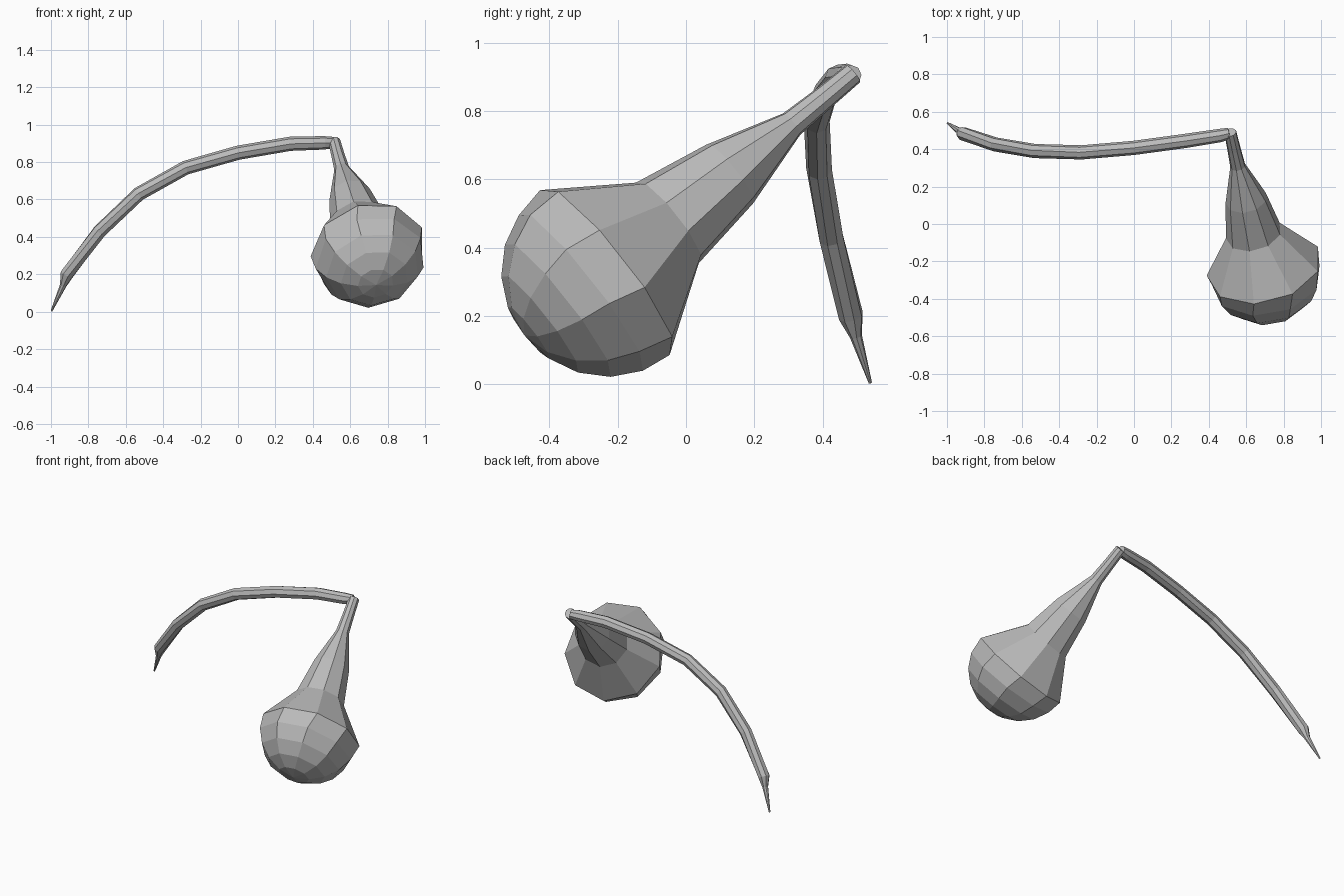
import bpy, bmesh, math
from mathutils import Vector

cube = bpy.data.objects.get("Cube")
if cube:
    bpy.data.objects.remove(cube, do_unlink=True)

grey = bpy.data.materials.new("plain grey")
grey.use_nodes = True
colour = (0.5, 0.5, 0.5, 1)
grey.diffuse_color = colour
grey.node_tree.nodes["Principled BSDF"].inputs["Base Color"].default_value = colour


def tube(name, stations, sides, phase=0.0):
    """Loft flat-sided rings through (centre, radius) stations and cap the ends."""
    points = [Vector(p) for p, _ in stations]
    bm = bmesh.new()
    rings = []
    for i, (_, radius) in enumerate(stations):
        before = points[i] - points[i - 1] if i else Vector()
        after = points[i + 1] - points[i] if i + 1 < len(points) else Vector()
        along = (before.normalized() + after.normalized()).normalized()
        # the ring's second axis leans up and back, never parallel to the path
        up = Vector((0, 0.4, 1))
        up = (up - along * up.dot(along)).normalized()
        side = up.cross(along)
        ring = []
        for k in range(sides):
            a = phase + math.tau * k / sides
            ring.append(bm.verts.new(points[i] + radius * (side * math.cos(a) + up * math.sin(a))))
        rings.append(ring)
    for r, s in zip(rings, rings[1:]):
        for k in range(sides):
            n = (k + 1) % sides
            bm.faces.new((r[k], r[n], s[n], s[k]))
    bm.faces.new(rings[0])
    bm.faces.new(rings[-1])
    bmesh.ops.remove_doubles(bm, verts=bm.verts, dist=0.0005)
    bmesh.ops.recalc_face_normals(bm, faces=bm.faces)
    mesh = bpy.data.meshes.new(name)
    bm.to_mesh(mesh)
    bm.free()
    mesh.materials.append(grey)
    obj = bpy.data.objects.new(name, mesh)
    bpy.context.collection.objects.link(obj)
    return obj


# Bulb with its tapering neck: neck rings, then a faceted hemisphere
neck = [
    ((0.515, 0.49, 0.91), 0.033),
    ((0.535, 0.40, 0.835), 0.036),
    ((0.555, 0.31, 0.762), 0.041),
    ((0.60, 0.13, 0.617), 0.112),
    ((0.64, -0.05, 0.475), 0.152),
]
rim = Vector((0.695, -0.23, 0.333))
axis = Vector((0.14, -0.78, -0.61)).normalized()
size = 0.312
bands = 5
dome = []
for i in range(bands + 1):
    a = math.pi / 2 * i / bands
    dome.append((rim + axis * size * math.sin(a), size * math.cos(a)))
tube("bulb_and_neck", neck + dome, 9, math.radians(-2))

# Long arched stem, pinched to a thin tip at the low end
stem = [
    ((-0.997, 0.54, 0.004), 0.005),
    ((-0.935, 0.498, 0.14), 0.018),
    ((-0.915, 0.483, 0.2), 0.037),
    ((-0.74, 0.425, 0.43), 0.038),
    ((-0.53, 0.39, 0.63), 0.038),
    ((-0.28, 0.383, 0.77), 0.038),
    ((0, 0.407, 0.85), 0.038),
    ((0.28, 0.445, 0.898), 0.038),
    ((0.46, 0.473, 0.903), 0.036),
    ((0.51, 0.485, 0.905), 0.03),
]
tube("arched_stem", stem, 8, math.radians(22.5))
